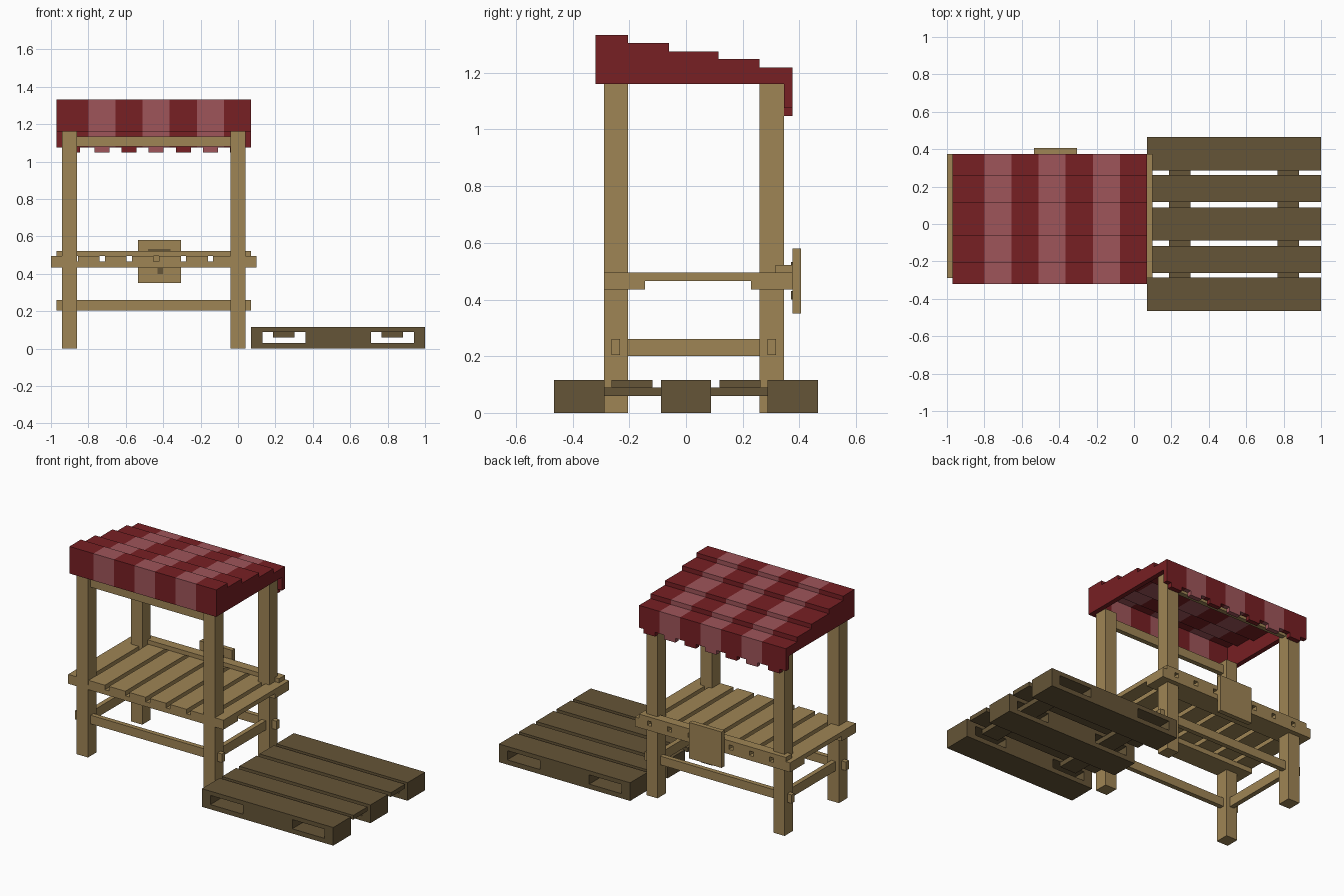
import bpy
import bmesh

old = bpy.data.objects.get("Cube")
if old:
    bpy.data.objects.remove(old, do_unlink=True)


def material(name, rgb):
    m = bpy.data.materials.new(name)
    m.use_nodes = True
    m.diffuse_color = (*rgb, 1)
    m.node_tree.nodes["Principled BSDF"].inputs["Base Color"].default_value = (*rgb, 1)
    return m


tan = material("tan wood", (0.345, 0.233, 0.090))
brown = material("brown wood", (0.130, 0.089, 0.038))
red = material("dark red cloth", (0.185, 0.014, 0.017))
pink = material("faded red cloth", (0.345, 0.090, 0.102))


def build(name, mat, boxes):
    """One object made of boxes, each given as x, y and z ranges."""
    bm = bmesh.new()
    for ranges in boxes:
        made = bmesh.ops.create_cube(bm, size=1)["verts"]
        for v in made:
            v.co = [(lo + hi) / 2 + c * (hi - lo) for c, (lo, hi) in zip(v.co, ranges)]
    mesh = bpy.data.meshes.new(name)
    bm.to_mesh(mesh)
    bm.free()
    mesh.materials.append(mat)
    obj = bpy.data.objects.new(name, mesh)
    bpy.context.collection.objects.link(obj)
    return obj


LEFT, RIGHT = -0.97, 0.07
post_x = {"right": (-0.94, -0.86), "left": (-0.04, 0.04)}
post_y = {"front": (-0.29, -0.205), "back": (0.26, 0.345)}

# Corner posts
for side, xs in post_x.items():
    for end, ys in post_y.items():
        build(f"{end}_{side}_post", tan, [(xs, ys, (0, 1.16))])

# Long stretchers poking through the posts, and upper beams
for end, (y0, y1) in post_y.items():
    mid = (y0 + y1) / 2
    thin = (mid - 0.015, mid + 0.015)
    build(f"{end}_stretcher", tan, [((LEFT, RIGHT), thin, (0.205, 0.26))])
    build(f"{end}_top_beam", tan, [((-0.87, -0.03), thin, (1.08, 1.135))])

# Side stretchers
for side, (x0, x1) in post_x.items():
    mid = (x0 + x1) / 2
    build(f"{side}_stretcher", tan, [((mid - 0.015, mid + 0.015), (-0.21, 0.265), (0.2, 0.26))])

# Counter: rails, planks with gaps, back lip
build("front_rail", tan, [((-1, 0.1), (-0.29, -0.145), (0.435, 0.466))])
build("back_rail", tan, [((-1, 0.1), (0.23, 0.375), (0.435, 0.466))])
pitch = 0.1445
planks = [-1 + i * pitch for i in range(8)]
build("counter_planks", tan,
      [((x, min(x + 0.116, 0.1)), (-0.29, 0.375), (0.466, 0.495)) for x in planks])
build("counter_lip", tan, [((LEFT, RIGHT), (0.315, 0.375), (0.495, 0.522))])

# Sign board with painted marks on its inner face
build("sign_board", tan, [((-0.535, -0.305), (0.375, 0.405), (0.35, 0.58))])
build("sign_marks", brown, [
    ((-0.48, -0.36), (0.371, 0.376), (0.52, 0.532)),
    ((-0.43, -0.40), (0.371, 0.376), (0.40, 0.43)),
])

# Striped stepped canopy: hollow, with front and back valances
edges = [LEFT, -0.80, -0.655, -0.51, -0.365, -0.22, -0.075, RIGHT]
step_y = [-0.32, -0.205, -0.06, 0.115, 0.26, 0.375]
step_top = [1.333, 1.305, 1.276, 1.248, 1.218]
steps = list(zip(step_y, step_y[1:], step_top))
for i, xs in enumerate(zip(edges, edges[1:])):
    boxes = [(xs, (y0, y1), (top - 0.03, top)) for y0, y1, top in steps]
    boxes.append((xs, (-0.32, -0.29), (1.16, 1.333)))
    boxes.append((xs, (0.345, 0.375), (1.075, 1.218)))
    centre = sum(xs) / 2
    boxes.append(((centre - 0.04, centre + 0.04), (0.345, 0.375), (1.048, 1.08)))
    if i in (0, 6):
        wall = (LEFT, LEFT + 0.03) if i == 0 else (RIGHT - 0.03, RIGHT)
        boxes += [(wall, (y0, y1), (1.16, top)) for y0, y1, top in steps]
    build(f"canopy_stripe_{i + 1}", pink if i % 2 else red, boxes)

# Pallet: three slotted runners, two thin boards, two cross strips
P0, P1 = 0.07, 1.0
for name, ys in (("front", (-0.465, -0.287)), ("middle", (-0.088, 0.088)), ("back", (0.287, 0.465))):
    blocks = [((a, b), ys, (0.03, 0.089)) for a, b in ((P0, 0.13), (0.36, 0.71), (0.94, P1))]
    build(f"pallet_{name}_runner", brown,
          [((P0, P1), ys, (0, 0.03)), ((P0, P1), ys, (0.089, 0.116))] + blocks)
for name, ys in (("front", (-0.262, -0.118)), ("back", (0.118, 0.262))):
    build(f"pallet_{name}_board", brown, [((P0, P1), ys, (0.089, 0.116))])
for name, xs in (("right", (0.187, 0.303)), ("left", (0.767, 0.883))):
    build(f"pallet_{name}_strip", brown, [(xs, (-0.295, 0.295), (0.06, 0.089))])
